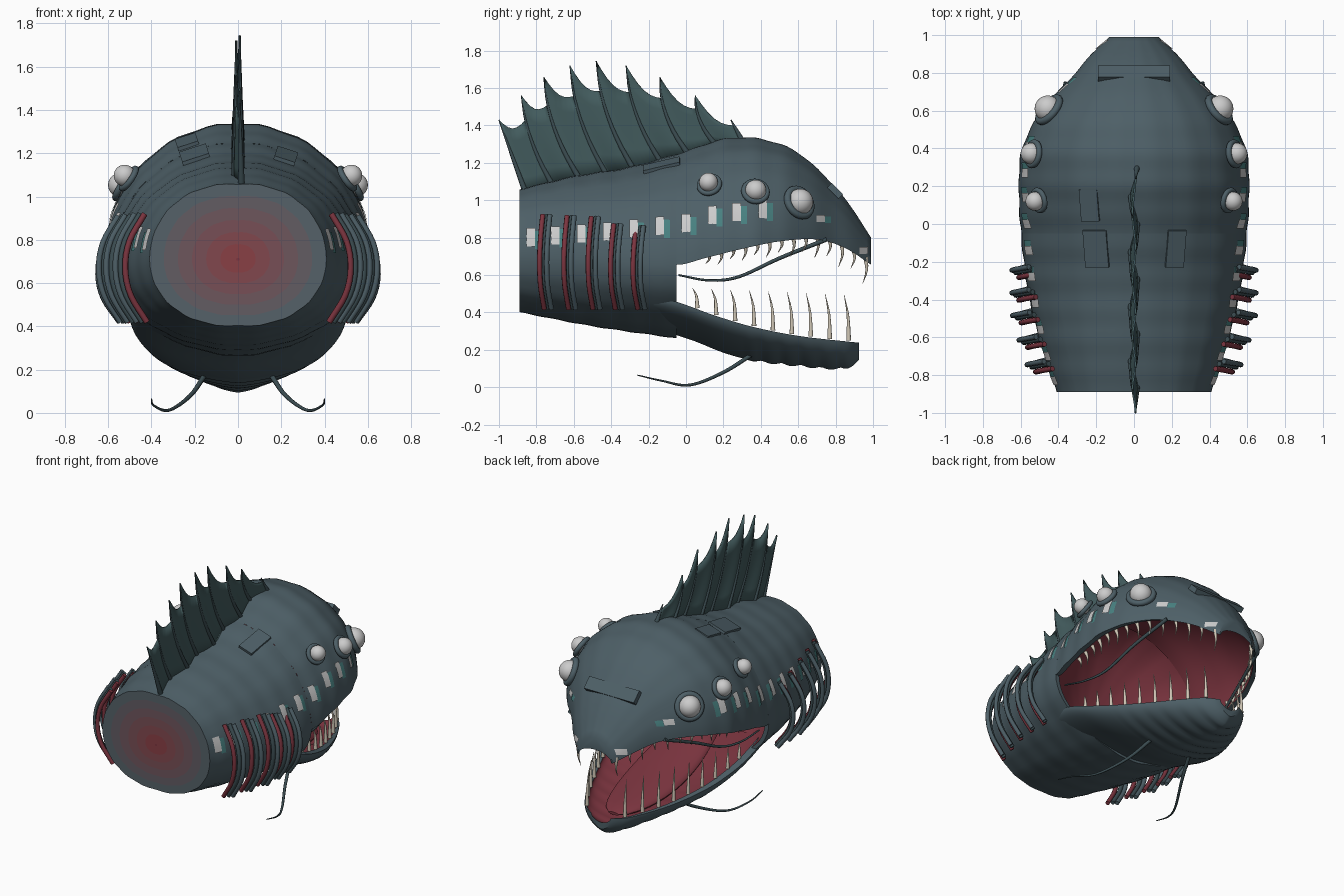
import bpy, math
from mathutils import Vector

if "Cube" in bpy.data.objects:
    bpy.data.objects.remove(bpy.data.objects["Cube"])

def mat(name, c):
    m = bpy.data.materials.new(name)
    m.diffuse_color = (*c, 1)
    m.use_nodes = True
    m.node_tree.nodes["Principled BSDF"].inputs["Base Color"].default_value = m.diffuse_color
    return m

SKIN = mat("skin", (.075, .115, .135)); DARK = mat("dark_skin", (.045, .075, .085))
RED = mat("flesh", (.2, .035, .05)); FIN = mat("fin", (.055, .105, .11))
BONE = mat("bone", (.62, .56, .46)); TEAL = mat("glow", (.065, .22, .22))
PALE = mat("pale", (.7, .7, .7))
CUT = [mat("cut_flesh", Vector((.25, .05, .06)).lerp((.09, .12, .14), i / 5)) for i in range(6)]

def ev(tab, u):
    """Smooth interpolation through (position, value) pairs."""
    n = len(tab)
    u = min(max(u, tab[0][0]), tab[-1][0])
    i = next((k for k in range(n - 1) if u <= tab[k + 1][0]), n - 2)
    def slope(k):
        a, b = tab[max(k - 1, 0)], tab[min(k + 1, n - 1)]
        return (b[1] - a[1]) / (b[0] - a[0])
    (x0, a), (x1, b) = tab[i], tab[i + 1]
    h = x1 - x0; t = (u - x0) / h
    return (a * (1 + 2 * t) * (1 - t) ** 2 + b * t * t * (3 - 2 * t)
            + h * (slope(i) * t * (1 - t) ** 2 + slope(i + 1) * t * t * (t - 1)))

# profiles along y: half width, crest, lip / mid line, belly
WID = [(-.89, .41), (-.6, .505), (-.3, .57), (0, .602), (.2, .61), (.4, .592), (.6, .49), (.8, .31), (.9, .225), (.99, .13)]
TOP = [(-.89, 1.06), (-.6, 1.13), (-.3, 1.18), (0, 1.265), (.2, 1.33), (.4, 1.33), (.6, 1.255), (.8, 1.07), (.9, .94), (.99, .8)]
MID = [(-.89, .71), (-.05, .655), (.1, .69), (.3, .74), (.5, .78), (.7, .79), (.85, .745), (.99, .655)]
BOT = [(-.89, .4), (-.5, .325), (-.05, .26)]
POW = [(-.89, .85), (-.4, 1.05), (-.05, 1.2)]
JW = [(-.3, .47), (0, .5), (.3, .44), (.6, .32), (.8, .21), (.88, .15), (.925, .08)]
JTOP = [(-.3, .5), (-.07, .462), (.15, .385), (.35, .325), (.6, .275), (.925, .238)]
JBOT = [(-.3, .36), (-.07, .285), (.05, .245), (.2, .185), (.35, .145), (.6, .115), (.85, .1), (.925, .14)]

def spow(v, p):
    return math.copysign(abs(v) ** p, v)

def surf(y, t, off=0.0):
    """Point on the ribbed hide at angle t round the section."""
    m, s = ev(MID, y), math.sin(t)
    h = ev(TOP, y) - m if s >= 0 else m - ev(BOT, y)
    p = min(1, ev(POW, y)) if s >= 0 else ev(POW, y)
    k = 1 + .007 * math.cos(18 * t) * abs(s) + .005 * math.sin(38 * y)
    return Vector(((ev(WID, y) * k + off) * spow(math.cos(t), p), y, m + (h * k + off) * s))

def angle_at(y, z):
    return math.asin(max(-1, min(1, (z - ev(MID, y)) / (ev(TOP, y) - ev(MID, y)))))

def mesh(name, verts, faces, mats, idx=None, sharp=40):
    me = bpy.data.meshes.new(name)
    me.from_pydata(verts, [], faces)
    for m in mats: me.materials.append(m)
    for p in me.polygons:
        p.use_smooth = True
        if idx: p.material_index = idx(p.index)
    me.set_sharp_from_angle(angle=math.radians(sharp))
    ob = bpy.data.objects.new(name, me)
    bpy.context.collection.objects.link(ob)
    return ob

def loft(name, rings, mats, idx=None, closed=True, caps=(False, False)):
    n = len(rings[0]); m = n if closed else n - 1
    verts = [p for r in rings for p in r]
    faces = [(a * n + i, a * n + (i + 1) % n, (a + 1) * n + (i + 1) % n, (a + 1) * n + i)
             for a in range(len(rings) - 1) for i in range(m)]
    if caps[0]: faces.append(tuple(range(n))[::-1])
    if caps[1]: faces.append(tuple(range(len(verts) - n, len(verts))))
    return mesh(name, verts, faces, mats, idx)

def tube(name, pts, radii, m, steps=16):
    """Tapered tube through a few points."""
    cu = bpy.data.curves.new(name, 'CURVE')
    cu.dimensions = '3D'; cu.bevel_depth = 1; cu.bevel_resolution = 2; cu.use_fill_caps = True
    sp = cu.splines.new('POLY'); sp.points.add(steps)
    for k in range(steps + 1):
        u = k / steps * (len(pts) - 1)
        co = [ev([(i, p[a]) for i, p in enumerate(pts)], u) for a in range(3)]
        sp.points[k].co = (*co, 1)
        sp.points[k].radius = radii[0] + (radii[1] - radii[0]) * k / steps
    sp.use_smooth = True
    cu.materials.append(m)
    ob = bpy.data.objects.new(name, cu)
    bpy.context.collection.objects.link(ob)

def span(a, b, n):
    return [a + (b - a) * i / n for i in range(n + 1)]

# rear body: cut face, outer hide, then the throat pocket turned inwards
N = 64
def body_ring(y, s=1, at=None):
    c = Vector((0, y, ev(MID, y)))
    r = [c + (surf(y, 2 * math.pi * i / N) - c) * s for i in range(N)]
    return [Vector((p.x, (y if at is None else at), p.z)) for p in r]
rings = [body_ring(-.89, s) for s in (.02, .2, .36, .52, .68, .84)] + [body_ring(y) for y in span(-.89, -.05, 28)]
rings += [body_ring(-.05, s, y) for s, y in ((.95, -.052), (.9, -.15), (.7, -.3), (.3, -.42), (.02, -.45))]
def body_mat(i):
    r = i // N
    return 1 if r > 34 else 2 + r if r < 6 else 0
loft("rear_body", rings, [SKIN, RED] + CUT, body_mat, caps=(True, True))

# upper head with arched palate
H = 40
def head_ring(y):
    w, m = ev(WID, y), ev(MID, y)
    f = ev([(-.05, .92), (.3, .75), (.8, .55), (.99, .4)], y)
    h = (ev(TOP, y) - m) * f
    return ([surf(y, math.pi * i / H) for i in range(H + 1)] +
            [Vector(((w * .94) * math.cos(t), y, m + .004 + h * math.sin(t))) for t in span(math.pi, 0, H)])
loft("upper_head", [head_ring(y) for y in span(-.05, .99, 44)], [SKIN, RED],
     lambda i: 1 if H < i % (2 * H + 2) < 2 * H + 1 else 0, caps=(False, True))

# lower jaw trough with scalloped chin
def jaw_ring(y):
    w, a, b = ev(JW, y), ev(JTOP, y), ev(JBOT, y)
    if y > .3: b -= .013 * abs(math.sin((y - .3) * math.pi / .105)) - .008
    return ([Vector((w * spow(math.cos(t), 1.35), y, a - (a - b) * math.sin(t))) for t in span(0, math.pi, H)] +
            [Vector((w * .9 * spow(math.cos(t), 1.2), y, a - (a - b) * .5 * math.sin(t))) for t in span(math.pi, 0, H)])
loft("lower_jaw", [jaw_ring(y) for y in span(-.25, .925, 60)], [SKIN, RED],
     lambda i: 1 if H < i % (2 * H + 2) < 2 * H + 1 else 0, caps=(True, True))

# tongue
def tongue_ring(y):
    k = math.sqrt(max(.01, 1 - ((y - .25) / .55) ** 2))
    return [Vector((.2 * k * math.cos(t), y, ev(JTOP, y) - .05 + .05 * k * math.sin(t))) for t in span(0, 2 * math.pi * 23 / 24, 23)]
loft("tongue", [tongue_ring(y) for y in span(-.29, .79, 24)], [RED], caps=(True, True))

# dorsal fin: bowed spines and scalloped membrane
TIPS = [(-1, 1.43), (-.88, 1.56), (-.76, 1.66), (-.62, 1.72), (-.48, 1.745), (-.32, 1.72), (-.14, 1.66), (.05, 1.56), (.24, 1.43)]
BASES = [(y, ev(TOP, y) - .02) for y in span(-.86, .3, 8)]
wob = lambda i: .016 * (-1) ** i
def on_spine(i, f):
    (ty, tz), (by, bz) = TIPS[i], BASES[i]
    bow = (.0, .03, .04, .04, .04, .04, .04, .03, 0)[i] * 4 * f * (1 - f)
    return Vector((wob(i) * (1 - .5 * f), by + (ty - by) * f - bow, bz + (tz - bz) * f))
rows = []
for i in range(9):
    tube("fin_spine", [on_spine(i, f) for f in (0, .25, .5, .75, 1)], (.016, .003), DARK, 10)
    for k in range(7 if i < 8 else 0):
        u = k / 6
        c = (1 - math.cos(math.pi * u)) / 2
        row = [on_spine(i, v).lerp(on_spine(i + 1, .72 * v), u) for v in span(0, 1, 5)]
        for j, p in enumerate(row):
            p.x = wob(i) * (1 - 2 * c) * (1 - .1 * j)
            p.z -= .045 * math.sin(math.pi * u) * j / 5
        rows.append(row)
fin = loft("fin_membrane", rows, [FIN], closed=False)
so = fin.modifiers.new("thick", 'SOLIDIFY'); so.thickness = .01; so.offset = 0

def patch(name, y0, y1, z0, z1, off, m, s):
    g = [[surf(y, angle_at(y, z), off) for z in span(z0, z1, 3)] for y in span(y0, y1, 3)]
    loft(name, [[Vector((p.x * s, p.y, p.z)) for p in r] for r in g], [m], closed=False)

def finish(name, m):
    ob = bpy.context.object
    ob.name = name
    ob.data.materials.append(m)
    return ob

SPOTS = [(-.83, .8), (-.7, .81), (-.56, .82), (-.42, .83), (-.28, .845), (-.14, .86), (0, .875),
         (.14, .92), (.27, .935), (.41, .95), (.72, .9), (.95, .73)]
EYES = [(.13, 1.07, .05, .05), (.37, 1.04, .056, .025), (.6, .985, .07, .018)]
GILLS = [(-.77, .92), (-.64, .915), (-.51, .91), (-.39, .87), (-.27, .86)]
for s in (1, -1):
    # glowing lateral spots
    for y, z in SPOTS:
        h = .048 if y < .6 else .018
        patch("light_spot", y - .023, y + .023, z - h, z + h, .008, PALE, s)
        if y < .9:
            patch("spot_glow", y + .023, y + .055, z - h * 1.3, z + h * .7, .004, TEAL, s)
    # eyes and sockets
    for y, z, r, lift in EYES:
        t = angle_at(y, z)
        p = surf(y, t)
        n = (surf(y, t + .05) - surf(y, t - .05)).cross(surf(y + .04, t) - surf(y - .04, t)).normalized()
        if n.x < 0: n = -n
        c = p + n * lift
        q = Vector((n.x * s, n.y, n.z)).to_track_quat('Z', 'Y').to_euler()
        bpy.ops.mesh.primitive_uv_sphere_add(segments=24, ring_count=16, radius=r, location=(c.x * s, c.y, c.z))
        finish("eyeball", PALE); bpy.ops.object.shade_smooth()
        d = p + n * lift * .5
        bpy.ops.mesh.primitive_torus_add(major_radius=r * 1.1, minor_radius=r * .28, major_segments=28,
                                         minor_segments=10, location=(d.x * s, d.y, d.z), rotation=q)
        finish("eye_socket", SKIN); bpy.ops.object.shade_smooth()
    # gill arches: red inner and dark outer tubes
    for i, (y, zt) in enumerate(GILLS):
        x = ev(WID, y) + .07
        for dx, dy, m in ((0, -.008, RED), (.02, .018, DARK), (.045, .03, SKIN)):
            xx = min(x + dx, .61 + dx * .8)
            zm = (zt + .42) / 2
            tube("gill_arch", [(s * (xx - .09), y + dy + .012, zt), (s * (xx - .02), y + dy, (zt + zm) / 2),
                               (s * xx, y + dy - .005, zm), (s * (xx - .025), y + dy, (zm + .42) / 2),
                               (s * (xx - .1), y + dy + .02, .42)], (.014, .014), m)
    # lower teeth
    for i, y in enumerate(span(.06, .87, 8)):
        x, zb = ev(JW, y) * .9, ev(JTOP, y) + .025
        zt = .53 - .035 * i / 8
        tube("lower_tooth", [(s * x, y, zb - .02), (s * x, y - .004, (zb + zt) / 2), (s * x * .97, y - .025, zt)], (.013, .001), BONE, 6)
    # upper teeth
    for i, y in enumerate(span(.12, .96, 13)):
        x, z = ev(WID, y) * .9, ev(MID, y) + .02
        l = (.07 + .07 * i / 13) * (1 if i % 2 else .78)
        tube("upper_tooth", [(s * x, y, z), (s * x * .98, y + .006, z - l / 2), (s * x * .95, y - .015, z - l)], (.013, .001), BONE, 6)
    # barbels
    tube("chin_barbel", [(s * .15, .36, .18), (s * .22, .2, .08), (s * .32, .02, .012), (s * .39, -.13, .035), (s * .4, -.26, .065)], (.012, .003), DARK, 24)
    tube("lip_barbel", [(s * .36, .75, .79), (s * .42, .5, .69), (s * .46, .28, .59), (s * .5, .12, .572), (s * .53, -.04, .6)], (.012, .005), DARK, 24)

# snout bar and scar plates
def plate(name, loc, size, rot):
    bpy.ops.mesh.primitive_cube_add(size=1, location=loc, rotation=[math.radians(a) for a in rot])
    finish(name, SKIN).scale = size
plate("snout_bar", (0, .797, 1.05), (.38, .085, .035), (-45, 0, 0))
for x, y, dx, dy in ((.22, -.13, .1, .2), (-.2, -.13, .13, .2), (-.235, .1, .1, .17)):
    z = surf(y, math.acos(x / ev(WID, y))).z
    plate("back_plate", (x, y, z), (dx, dy, .025), (14, math.copysign(18, x), 0))
